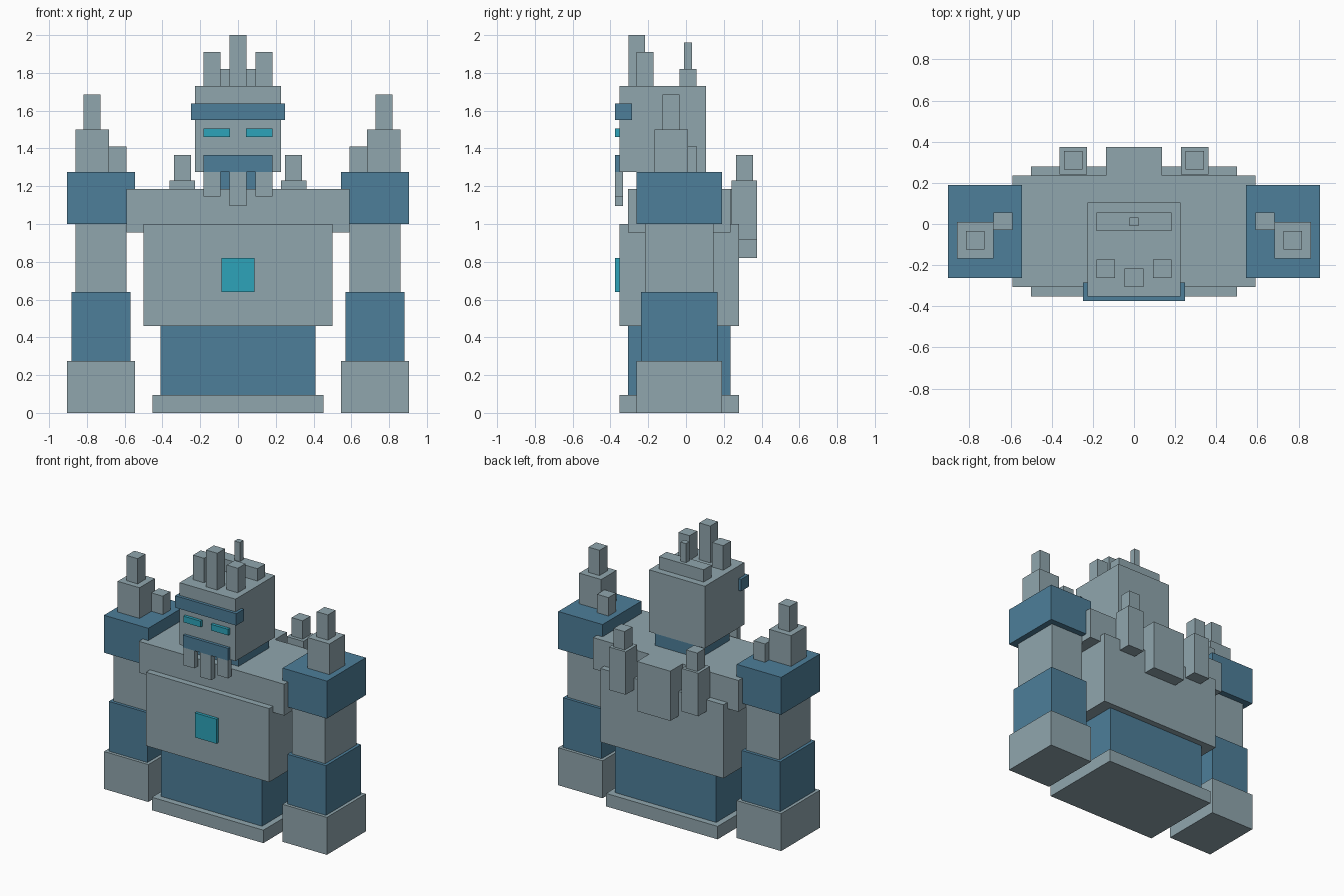
import bpy
import bmesh
from mathutils import Matrix, Vector

default_cube = bpy.data.objects.get("Cube")
if default_cube:
    bpy.data.objects.remove(default_cube, do_unlink=True)


def make_material(name, colour):
    material = bpy.data.materials.new(name)
    material.use_nodes = True
    material.diffuse_color = (*colour, 1)
    shader = next(n for n in material.node_tree.nodes if n.type == "BSDF_PRINCIPLED")
    shader.inputs["Base Color"].default_value = (*colour, 1)
    return material


stone = make_material("grey stone", (0.28, 0.38, 0.42))
blue = make_material("slate blue", (0.075, 0.21, 0.32))
glow = make_material("bright teal", (0.027, 0.37, 0.49))


def block(name, material, x, y, z):
    """Box spanning the given (low, high) range on every axis."""
    low, high = (Vector(corner) for corner in zip(x, y, z))
    bm = bmesh.new()
    bmesh.ops.create_cube(bm, size=1, matrix=Matrix.Diagonal((*(high - low), 1)))
    mesh = bpy.data.meshes.new(name)
    bm.to_mesh(mesh)
    bm.free()
    mesh.materials.append(material)
    obj = bpy.data.objects.new(name, mesh)
    obj.location = (low + high) / 2
    bpy.context.collection.objects.link(obj)
    return obj


def centred(name, material, half_width, y, z):
    """Box straddling the middle plane."""
    return block(name, material, (-half_width, half_width), y, z)


def paired(name, material, x, y, z):
    """Left box plus its mirrored right twin."""
    block("left_" + name, material, x, y, z)
    block("right_" + name, material, (-x[1], -x[0]), y, z)


# Body, stacked from the ground up
body_depth = (-0.353, 0.28)
inner_depth = (-0.307, 0.235)
centred("base_plinth", stone, 0.453, body_depth, (0, 0.095))
centred("lower_body", blue, 0.41, inner_depth, (0.095, 0.46))
centred("chest", stone, 0.5, body_depth, (0.46, 1))
centred("shoulder_beam", stone, 0.59, inner_depth, (0.955, 1.185))
plate_depth = (-0.375, body_depth[0])
centred("chest_gem", glow, 0.088, plate_depth, (0.64, 0.82))

# Back blocks and chimneys
centred("back_block", stone, 0.135, (inner_depth[1], 0.375), (0.82, 1.185))
paired("back_pillar", stone, (0.228, 0.362), (0.24, 0.375), (0.915, 1.23))
paired("back_pillar_spike", stone, (0.25, 0.34), (0.265, 0.355), (1.23, 1.365))

# Head and face
head_bottom, head_top = 1.275, 1.73
centred("neck", blue, 0.18, (-0.25, 0.1), (1.185, head_bottom))
centred("head", stone, 0.227, (body_depth[0], 0.105), (head_bottom, head_top))
centred("brow", blue, 0.248, (-0.375, -0.285), (1.55, 1.637))
centred("mouth", blue, 0.183, plate_depth, (head_bottom, 1.365))
paired("eye", glow, (0.042, 0.182), plate_depth, (1.46, 1.505))
tooth_depth = (-0.375, -0.333)
centred("middle_tooth", stone, 0.045, tooth_depth, (1.095, head_bottom))
paired("side_tooth", stone, (0.092, 0.182), tooth_depth, (1.145, head_bottom))

# Crown of spikes
centred("crown_front_spike", stone, 0.045, (-0.305, -0.217), (head_top, 2))
paired("crown_side_spike", stone, (0.092, 0.182), (-0.262, -0.172), (head_top, 1.91))
centred("crown_back_ridge", stone, 0.182, (-0.035, 0.055), (head_top, 1.82))
centred("crown_back_spike", stone, 0.022, (-0.01, 0.032), (1.82, 1.96))

# Arms: each section is a widening of the narrow upper arm
arm_x, arm_y = (0.59, 0.86), (-0.217, 0.145)
arm_sections = [
    ("hand", stone, 0.045, (0, 0.275)),
    ("forearm", blue, 0.022, (0.275, 0.64)),
    ("upper_arm", stone, 0, (0.64, 1)),
    ("shoulder", blue, 0.045, (1, 1.275)),
]
for name, material, grow, z in arm_sections:
    paired(name, material, (arm_x[0] - grow, arm_x[1] + grow),
           (arm_y[0] - grow, arm_y[1] + grow), z)

# Shoulder turrets
paired("shoulder_turret", stone, (0.682, 0.86), (-0.168, 0.01), (1.275, 1.5))
paired("turret_spike", stone, (0.727, 0.817), (-0.125, -0.035), (1.5, 1.685))
paired("small_shoulder_spike", stone, (0.59, 0.682), (-0.03, 0.057), (1.275, 1.41))
